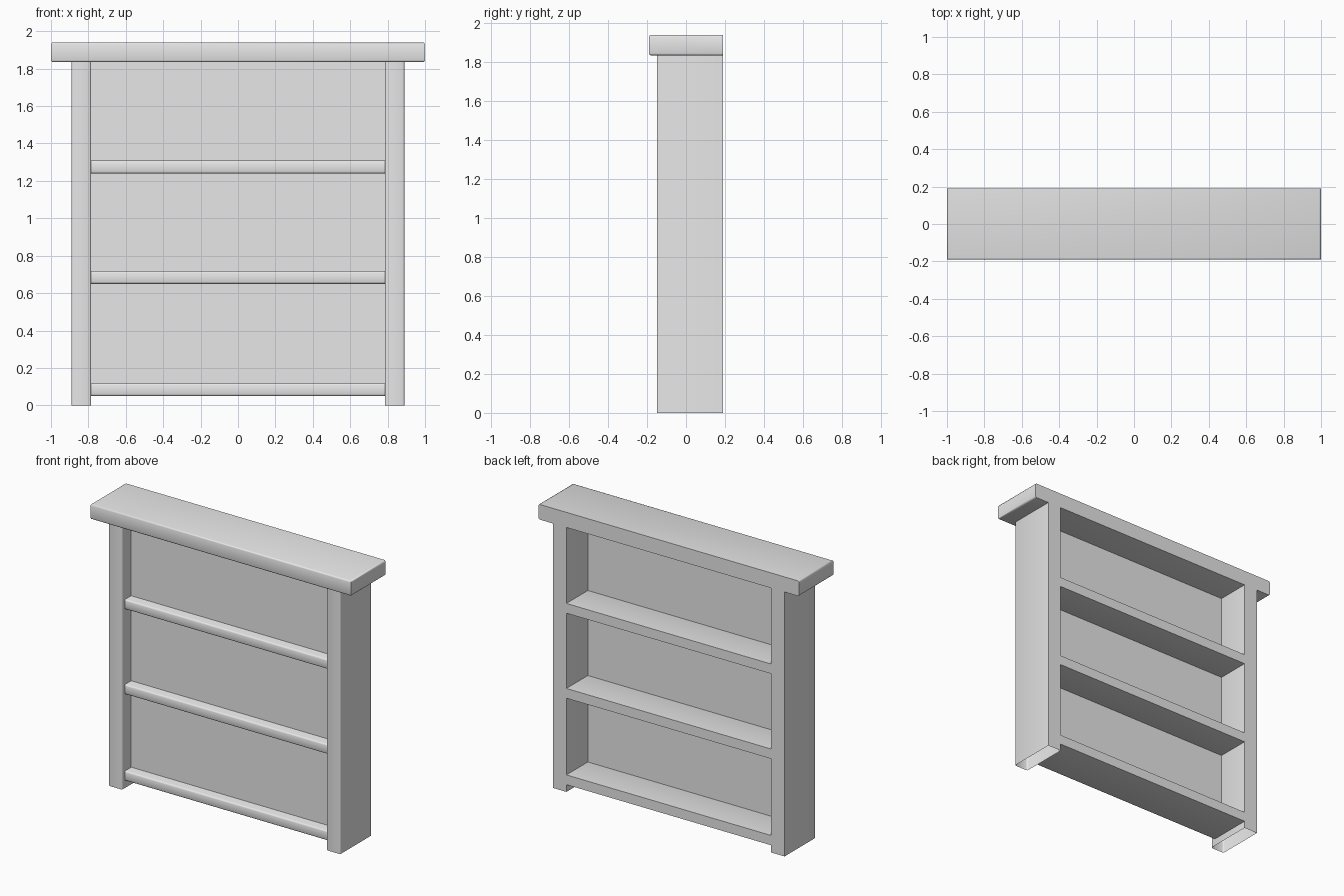
import bpy, bmesh, math

cube = bpy.data.objects.get("Cube")
if cube:
    bpy.data.objects.remove(cube, do_unlink=True)

mat = bpy.data.materials.new("light_grey")
mat.use_nodes = True
GREY = (0.8, 0.8, 0.8, 1)
mat.diffuse_color = GREY
mat.node_tree.nodes["Principled BSDF"].inputs["Base Color"].default_value = GREY

BACK = 0.19


def board(name, x, y, z, round_edge=None, radius=0.01, open_face=None):
    """Box from ranges; round_edge and open_face are rules on edges and faces."""
    bm = bmesh.new()
    bmesh.ops.create_cube(bm, size=1)
    for v in bm.verts:
        v.co = [r[0] if c < 0 else r[1] for c, r in zip(v.co, (x, y, z))]
    if open_face:
        bm.normal_update()
        gone = [f for f in bm.faces if open_face(f.normal)]
        bmesh.ops.delete(bm, geom=gone, context='FACES')
    if round_edge:
        picked = [e for e in bm.edges
                  if round_edge((e.verts[0].co + e.verts[1].co) / 2,
                                (e.verts[1].co - e.verts[0].co).normalized())]
        bmesh.ops.bevel(bm, geom=picked, offset=radius, segments=2,
                        profile=0.5, affect='EDGES')
    mesh = bpy.data.meshes.new(name)
    bm.to_mesh(mesh)
    bm.free()
    mesh.materials.append(mat)
    ob = bpy.data.objects.new(name, mesh)
    bpy.context.collection.objects.link(ob)
    bpy.ops.object.select_all(action='DESELECT')
    ob.select_set(True)
    bpy.context.view_layer.objects.active = ob
    bpy.ops.object.shade_smooth_by_angle(angle=math.radians(60))
    return ob


# Overhanging top, rounded along the front and the ends
board("top_board", (-1, 1), (-0.19, BACK), (1.835, 1.94),
      lambda mid, d: abs(d.z) < 0.5 and mid.y < BACK - 0.01)

# Side uprights with rounded front edges and open feet
for side, x in (("right", (-0.89, -0.785)), ("left", (0.785, 0.89))):
    board(side + "_upright", x, (-0.15, BACK), (0, 1.835),
          lambda mid, d: abs(d.z) > 0.5 and mid.y < 0,
          open_face=lambda n: n.z < -0.5)

# Shelves with rounded front edges
for name, z in (("lower", 0.05), ("middle", 0.65), ("upper", 1.24)):
    board(name + "_shelf", (-0.785, 0.785), (-0.12, BACK), (z, z + 0.068),
          lambda mid, d: abs(d.x) > 0.5 and mid.y < 0)

# Thin dividing panel
board("panel", (-0.785, 0.785), (-0.05, -0.045), (0.08, 1.835))
